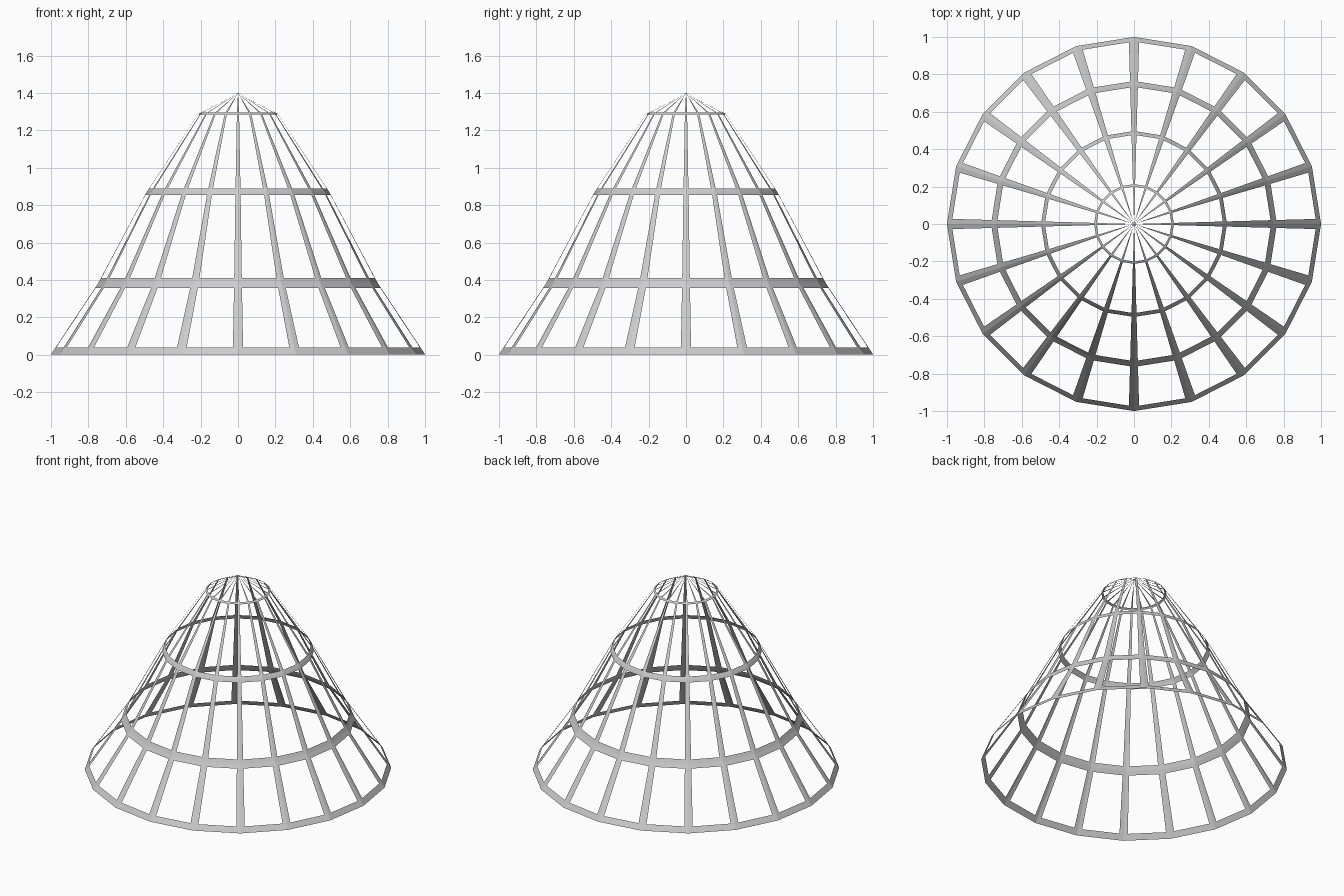
import bpy, bmesh, math
from mathutils import Vector

if "Cube" in bpy.data.objects:
    bpy.data.objects.remove(bpy.data.objects["Cube"])

SIDES = 20
# (radius, height, half height of the hoop) from rim to apex
LEVELS = [(1.0, 0.003, 0.037), (0.747, 0.384, 0.026), (0.488, 0.871, 0.017),
          (0.21, 1.29, 0.005), (0.0, 1.4, 0.006)]
RIB = 0.09  # half rib width as a fraction of one side


def radius_at(z):
    for (r0, z0, _), (r1, z1, _) in zip(LEVELS, LEVELS[1:]):
        if z <= z1:
            return r0 + (r1 - r0) * (z - z0) / (z1 - z0)
    return 0.0


def point(z, u):
    """Point on the faceted cone: u counts sides, fractions lie on the flat side."""
    r, k = radius_at(z), math.floor(u)
    a, b = (Vector((r * math.cos(math.tau * i / SIDES),
                    r * math.sin(math.tau * i / SIDES), z)) for i in (k, k + 1))
    return a.lerp(b, u - k)


def build(name, patches):
    bm = bmesh.new()
    for z0, z1, u0, u1 in patches:
        pts = [point(z0, u0), point(z0, u1), point(z1, u1), point(z1, u0)]
        if (pts[2] - pts[3]).length < 1e-6:
            pts.pop()
        bm.faces.new([bm.verts.new(p) for p in pts])
    bmesh.ops.remove_doubles(bm, verts=bm.verts, dist=1e-5)
    mesh = bpy.data.meshes.new(name)
    bm.to_mesh(mesh)
    bm.free()
    bpy.context.collection.objects.link(bpy.data.objects.new(name, mesh))


# Horizontal hoops, the rim only above its edge and the apex cap only below it
names = ["rim_hoop", "lower_hoop", "middle_hoop", "upper_hoop", "apex_cap"]
bottom, top = LEVELS[0][1], LEVELS[-1][1]
for name, (r, z, h) in zip(names, LEVELS):
    cuts = sorted({max(bottom, z - h), z, min(top, z + h)})
    build(name, [(a, b, i, i + 1) for a, b in zip(cuts, cuts[1:]) for i in range(SIDES)])

# Tapered ribs folded over each corner, running between the hoops
ribs = []
for (r0, z0, h0), (r1, z1, h1) in zip(LEVELS, LEVELS[1:]):
    for i in range(SIDES):
        ribs.append((z0 + h0, z1 - h1, i, i + RIB))
        # left half ends on the corner itself, kept on the same flat side
        ribs.append((z0 + h0, z1 - h1, i + 1 - RIB, i + 1))
build("ribs", ribs)
